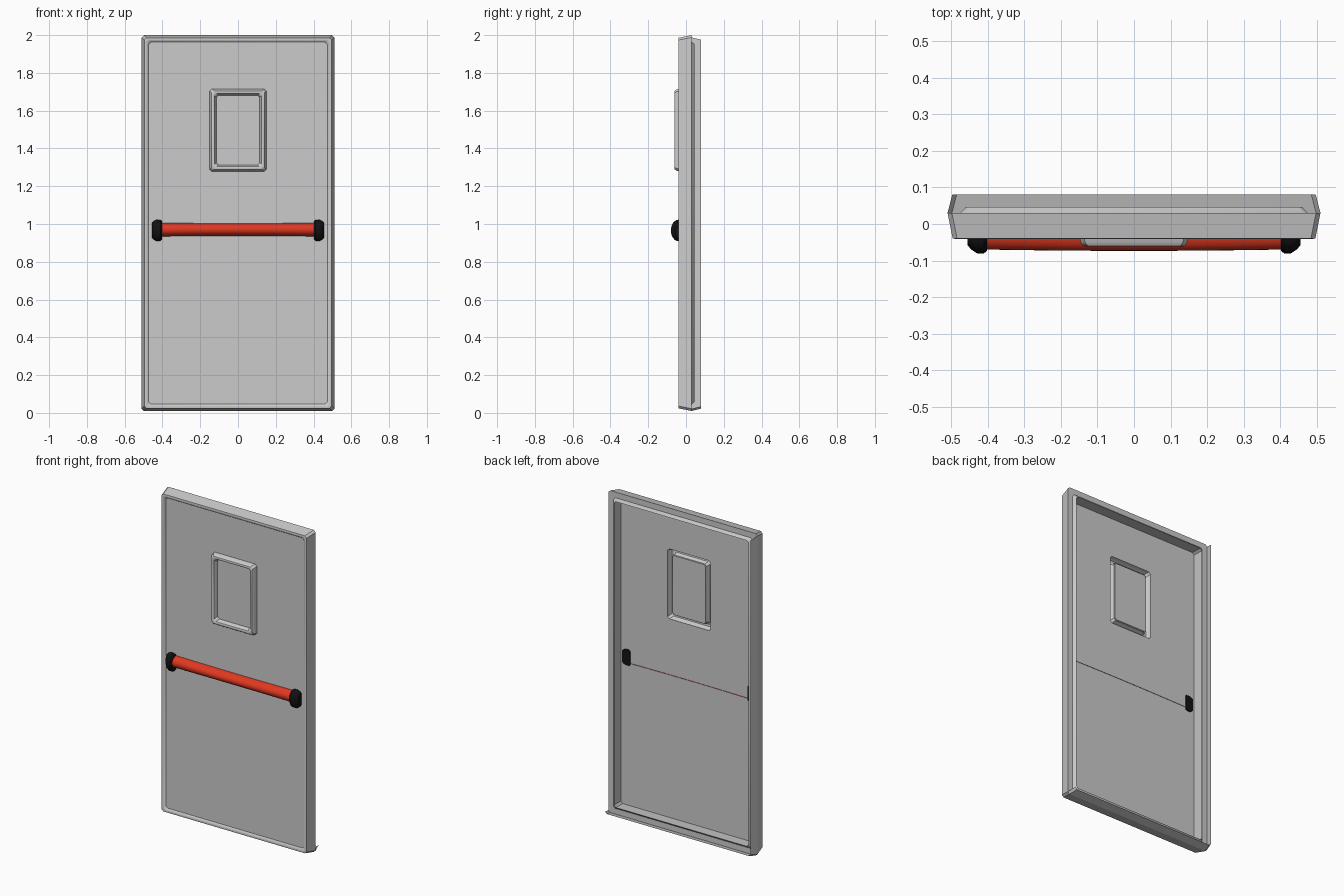
import bpy, bmesh, math

if "Cube" in bpy.data.objects:
    bpy.data.objects.remove(bpy.data.objects["Cube"])


def colour(name, rgb):
    m = bpy.data.materials.new(name)
    m.diffuse_color = (*rgb, 1)
    m.use_nodes = True
    m.node_tree.nodes["Principled BSDF"].inputs["Base Color"].default_value = m.diffuse_color
    return m


RED = colour("red_paint", (0.75, 0.04, 0.015))
BLACK = colour("black_plastic", (0.006, 0.006, 0.006))


def rect(hx, z0, z1, y, c):
    """Upright rectangle with chamfered corners, starting at the top left and going down."""
    return [(-hx, y, z1 - c), (-hx, y, z0 + c), (-hx + c, y, z0), (hx - c, y, z0),
            (hx, y, z0 + c), (hx, y, z1 - c), (hx - c, y, z1), (-hx + c, y, z1)]


def loft(name, loops, ring=True, caps=(), mat=None, angle=35):
    """Skin a row of loops; caps lists the loops to fill."""
    bm = bmesh.new()
    rows = [[bm.verts.new(p) for p in loop] for loop in loops]
    n = len(rows[0])
    for a, b in zip(rows, rows[1:]):
        for i in range(n if ring else n - 1):
            j = (i + 1) % n
            bm.faces.new((a[i], a[j], b[j], b[i]))
    for k in caps:
        bm.faces.new(rows[k])
    bmesh.ops.recalc_face_normals(bm, faces=bm.faces)
    me = bpy.data.meshes.new(name)
    bm.to_mesh(me)
    bm.free()
    me.shade_smooth()
    me.set_sharp_from_angle(angle=math.radians(angle))
    if mat:
        me.materials.append(mat)
    ob = bpy.data.objects.new(name, me)
    bpy.context.collection.objects.link(ob)
    return ob


def door_rect(inset, y, c=0.012):
    return rect(0.51 - inset, 0.01 + inset, 2.0 - inset, y, c)


def window_rect(inset, y, c=0.012):
    return rect(0.15 - inset, 1.278 + inset, 1.716 - inset, y, c)


PANEL_Y = -0.03

# door frame: rounded front moulding, tapering sides, raised lip at the back
loft("door_frame", [door_rect(d, y) for d, y in (
    (0.037, PANEL_Y), (0.030, -0.038), (0.022, -0.041), (0.014, -0.039),
    (0.0, 0.03), (0.035, 0.03), (0.05, 0.046), (0.044, PANEL_Y))])

# thin rear flange on the left and bottom edges
loft("rear_flange", [door_rect(0.0, 0.03)[:5], door_rect(0.013, 0.08)[:5]], ring=False)

# door sheet with window opening
loft("door_panel", [door_rect(0.037, PANEL_Y), window_rect(0.003, PANEL_Y)])

# window moulding and pane
loft("window_frame", [window_rect(d, y) for d, y in (
    (0.0, PANEL_Y), (0.004, -0.05), (0.011, -0.06), (0.018, -0.062),
    (0.026, -0.058), (0.033, -0.045), (0.036, PANEL_Y))])
loft("window_pane", [window_rect(0.033, -0.034), window_rect(0.05, -0.034)], caps=(1,))


# push bar: half tube, slightly bowed forward and slimmer in the middle
def bar_section(x):
    t = 1 - (x / 0.42) ** 2
    h, d = 0.036 - 0.003 * t, 0.041 + 0.004 * t
    pts = []
    for i in range(13):
        a = math.pi * i / 12
        pts.append((x, PANEL_Y - d * math.sin(a) + 0.003 * i / 12,
                    0.97 + h * math.cos(a)))
    return pts


loft("push_bar", [bar_section(-0.42 + 0.07 * i) for i in range(13)], ring=False, mat=RED)


# rounded end brackets
def bracket_section(x, h, d):
    front = [(x, -0.04 - d * math.sin(math.pi * i / 12),
              0.966 + h * math.cos(math.pi * i / 12)) for i in range(13)]
    return front + [(x, -0.025, 0.966 - h * 0.85), (x, -0.025, 0.966 + h * 0.85)]


for side, label in ((-1, "left"), (1, "right")):
    loft(label + "_bar_bracket", [bracket_section(side * x, h, d) for x, h, d in (
        (0.402, 0.047, 0.034), (0.410, 0.055, 0.040), (0.430, 0.057, 0.040),
        (0.445, 0.050, 0.030), (0.455, 0.040, 0.018))],
        caps=(0, -1), mat=BLACK)
